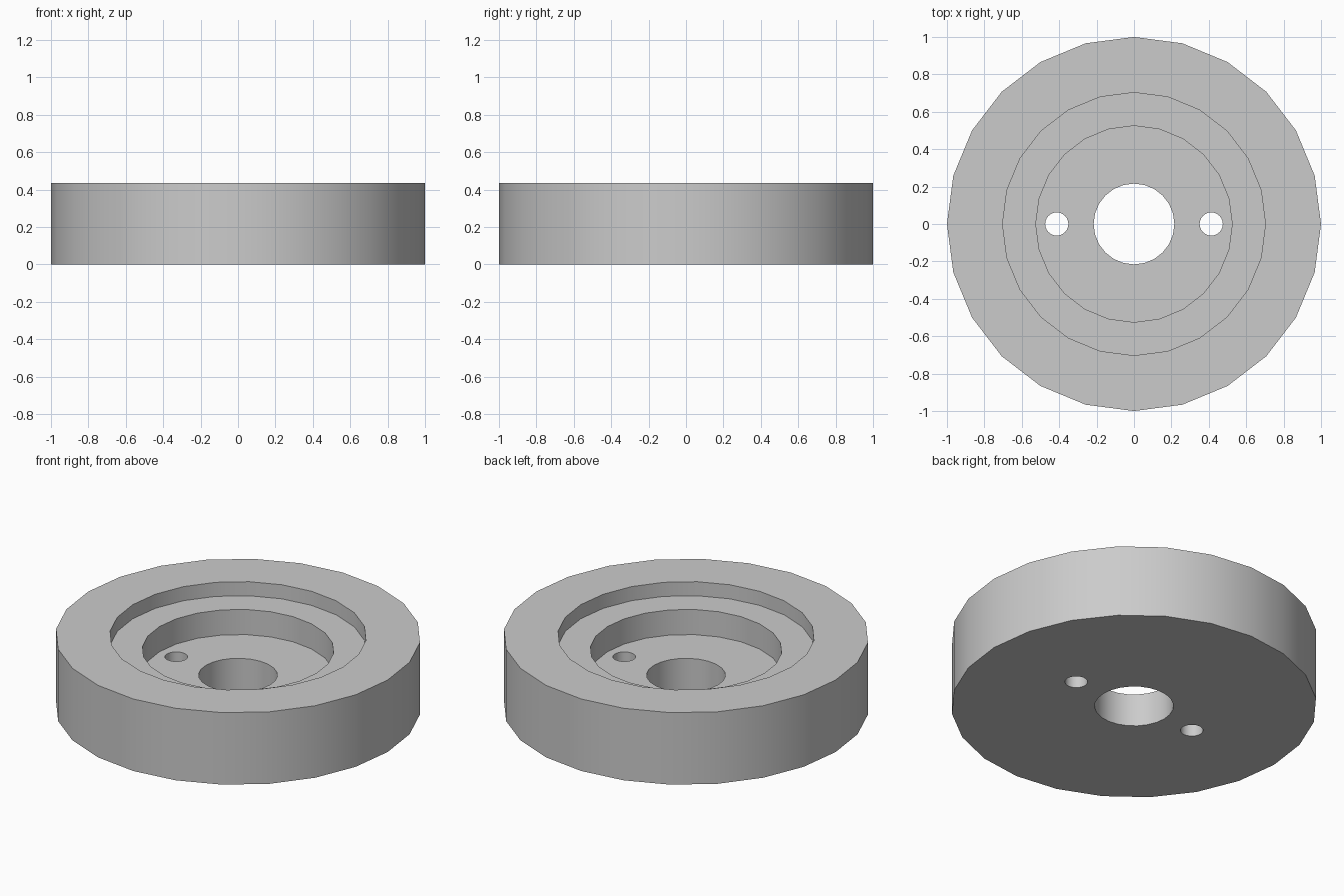
import bpy
import math

SIDES = 24
HEIGHT = 0.435
STEP_Z = 0.35
FLOOR_Z = 0.198

default_cube = bpy.data.objects.get("Cube")
if default_cube:
    bpy.data.objects.remove(default_cube, do_unlink=True)

# Plain grey material
grey = bpy.data.materials.new("plain_grey")
grey.use_nodes = True
colour = (0.6, 0.6, 0.6, 1)
grey.diffuse_color = colour
grey.node_tree.nodes["Principled BSDF"].inputs["Base Color"].default_value = colour


def cylinder(name, radius, bottom, top, x=0):
    """Upright cylinder with a corner on each axis."""
    bpy.ops.mesh.primitive_cylinder_add(
        vertices=SIDES, radius=radius, depth=top - bottom,
        location=(x, 0, (bottom + top) / 2))
    obj = bpy.context.object
    obj.name = name
    obj.data.materials.append(grey)
    return obj


def cut(target, cutter):
    """Subtract the cutter, then discard it."""
    cutter.hide_render = True
    mod = target.modifiers.new("cut", "BOOLEAN")
    mod.operation = "DIFFERENCE"
    mod.solver = "EXACT"
    mod.object = cutter
    bpy.ops.object.select_all(action="DESELECT")
    target.select_set(True)
    bpy.context.view_layer.objects.active = target
    bpy.ops.object.modifier_apply(modifier=mod.name)
    bpy.data.objects.remove(cutter, do_unlink=True)


# Round body
body = cylinder("round_body", 1, 0, HEIGHT)

# Two stepped recesses in the top
cut(body, cylinder("upper_recess", 0.703, STEP_Z, 1))
cut(body, cylinder("lower_recess", 0.525, FLOOR_Z, 1))

# Centre bore and the pair of pin holes
cut(body, cylinder("centre_bore", 0.216, -1, 1))
for side in (-1, 1):
    cut(body, cylinder("pin_hole", 0.062, -1, 1, side * 0.413))

# Smooth walls, crisp rims
bpy.ops.object.shade_smooth_by_angle(angle=math.radians(30))
